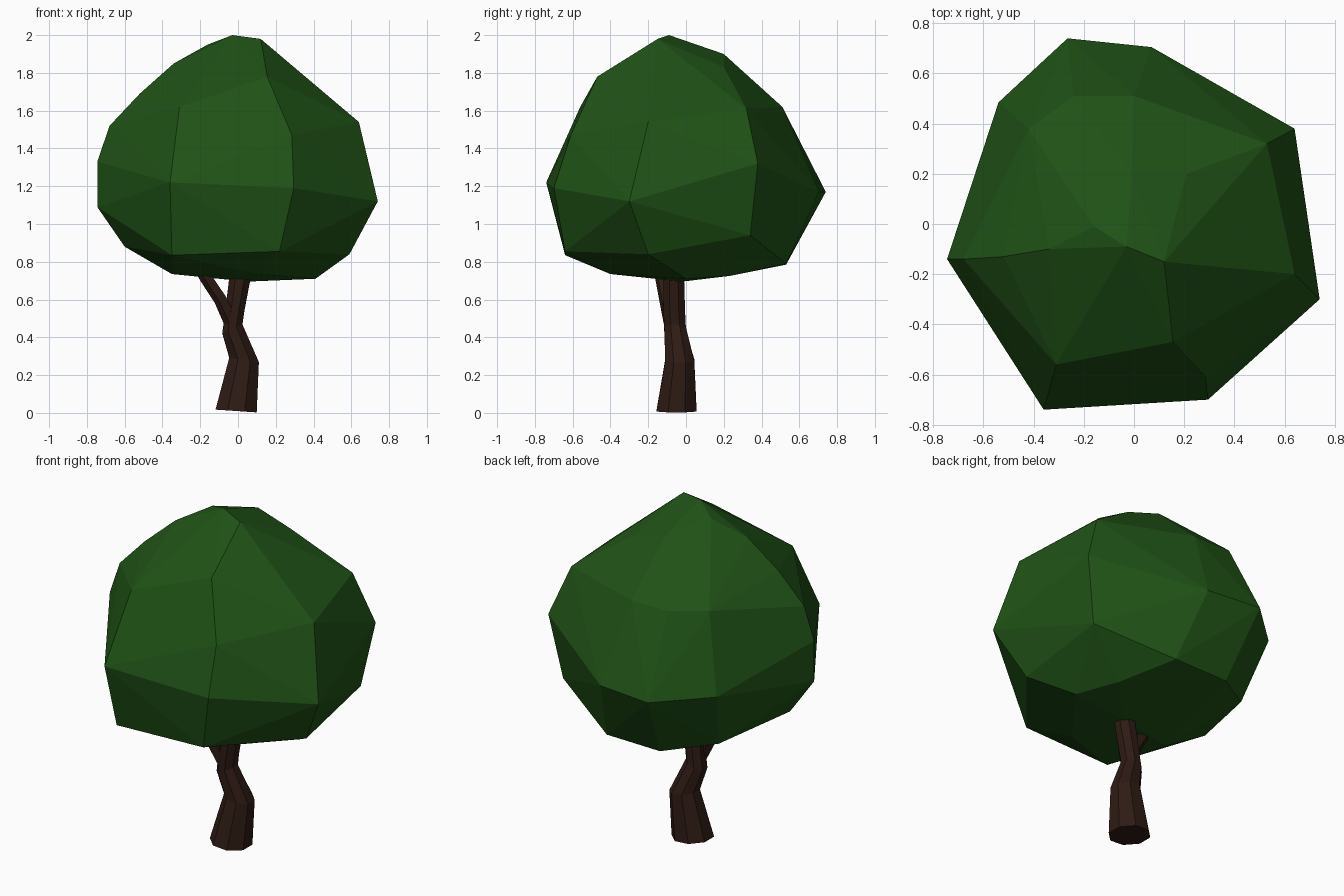
import bpy, bmesh
from math import cos, sin, tau
from mathutils import Vector

if "Cube" in bpy.data.objects:
    bpy.data.objects.remove(bpy.data.objects["Cube"])


def finish(name, bm, color):
    bmesh.ops.recalc_face_normals(bm, faces=bm.faces[:])
    mesh = bpy.data.meshes.new(name)
    bm.to_mesh(mesh)
    bm.free()
    obj = bpy.data.objects.new(name, mesh)
    bpy.context.collection.objects.link(obj)
    mesh.materials.append(color)
    return obj


def material(name, rgb):
    mat = bpy.data.materials.new(name)
    mat.diffuse_color = (*rgb, 1)
    mat.use_nodes = True
    mat.node_tree.nodes["Principled BSDF"].inputs["Base Color"].default_value = mat.diffuse_color
    return mat


def loft(name, rings, sides, color):
    """Bridge horizontal rings given as (x, y, z, radius x, radius y, tilt)."""
    bm = bmesh.new()
    loops = []
    for x, y, z, rx, ry, tilt in rings:
        loop = []
        for i in range(sides):
            a = tau * (i + 0.5) / sides
            loop.append(bm.verts.new((x + rx * cos(a), y + ry * sin(a),
                                      z + tilt * cos(a))))
        loops.append(loop)
    for low, high in zip(loops, loops[1:]):
        for i in range(sides):
            j = (i + 1) % sides
            bm.faces.new((low[i], low[j], high[j], high[i]))
    bm.faces.new(loops[0][::-1])
    bm.faces.new(loops[-1])
    return finish(name, bm, color)


green = material("leaf_green", (0.014, 0.085, 0.008))
brown = material("bark_brown", (0.028, 0.011, 0.007))

# Faceted canopy: hull around irregular rings of corner points
canopy_rings = [
    # crown
    [(-.03, -.09, 2.0), (.12, -.15, 1.98), (-.16, -.01, 1.95), (-.01, .2, 1.9), (.21, .2, 1.83)],
    # shoulder
    [(-.34, -.10, 1.85), (.155, -.47, 1.78), (-.52, -.13, 1.69), (-.31, -.56, 1.62),
     (.64, -.2, 1.54), (.53, .32, 1.61), (0, .51, 1.62), (-.24, .51, 1.62), (-.42, .38, 1.62)],
    # widest part
    [(-.68, -.14, 1.52), (.285, -.61, 1.47), (-.745, -.14, 1.33), (-.36, -.74, 1.22),
     (.295, -.70, 1.19), (.74, -.3, 1.12), (.64, .38, 1.32), (.07, .705, 1.17),
     (-.265, .74, 1.17), (-.54, .485, 1.18), (-.745, -.14, 1.09)],
    # underside
    [(-.35, -.64, .835), (.22, -.64, .855), (.59, -.2, .84), (.57, .34, .94), (.15, .53, .79),
     (-.2, .53, .785), (-.46, .35, .83), (-.60, -.12, .88), (-.35, -.15, .735),
     (.1, -.4, .735), (.41, 0, .71), (.3, .23, .725), (.05, -.02, .695)],
]
bm = bmesh.new()
for ring in canopy_rings:
    for p in ring:
        bm.verts.new(p)
hull = bmesh.ops.convex_hull(bm, input=bm.verts[:])
loose = [v for v in bm.verts if not v.link_faces]
bmesh.ops.delete(bm, geom=loose, context='VERTS')
bmesh.ops.dissolve_limit(bm, angle_limit=0.04, verts=bm.verts[:], edges=bm.edges[:])
finish("canopy", bm, green)

# Crooked trunk, running up into the canopy
loft("trunk", [
    (-.01, -.05, .01, .118, .115, -.008),
    (.032, -.033, .28, .085, .083, -.012),
    (-.03, -.058, .445, .058, .062, .025),
    (-.018, -.062, .53, .056, .062, .01),
    (.008, -.065, .70, .061, .06, 0),
    (.01, -.06, .9, .05, .05, 0),
], 8, brown)

# Side branch
loft("branch", [
    (-.035, -.085, .48, .035, .035, .02),
    (-.09, -.11, .60, .033, .033, .018),
    (-.17, -.135, .72, .031, .03, .018),
    (-.25, -.15, .85, .022, .022, .01),
], 5, brown)
